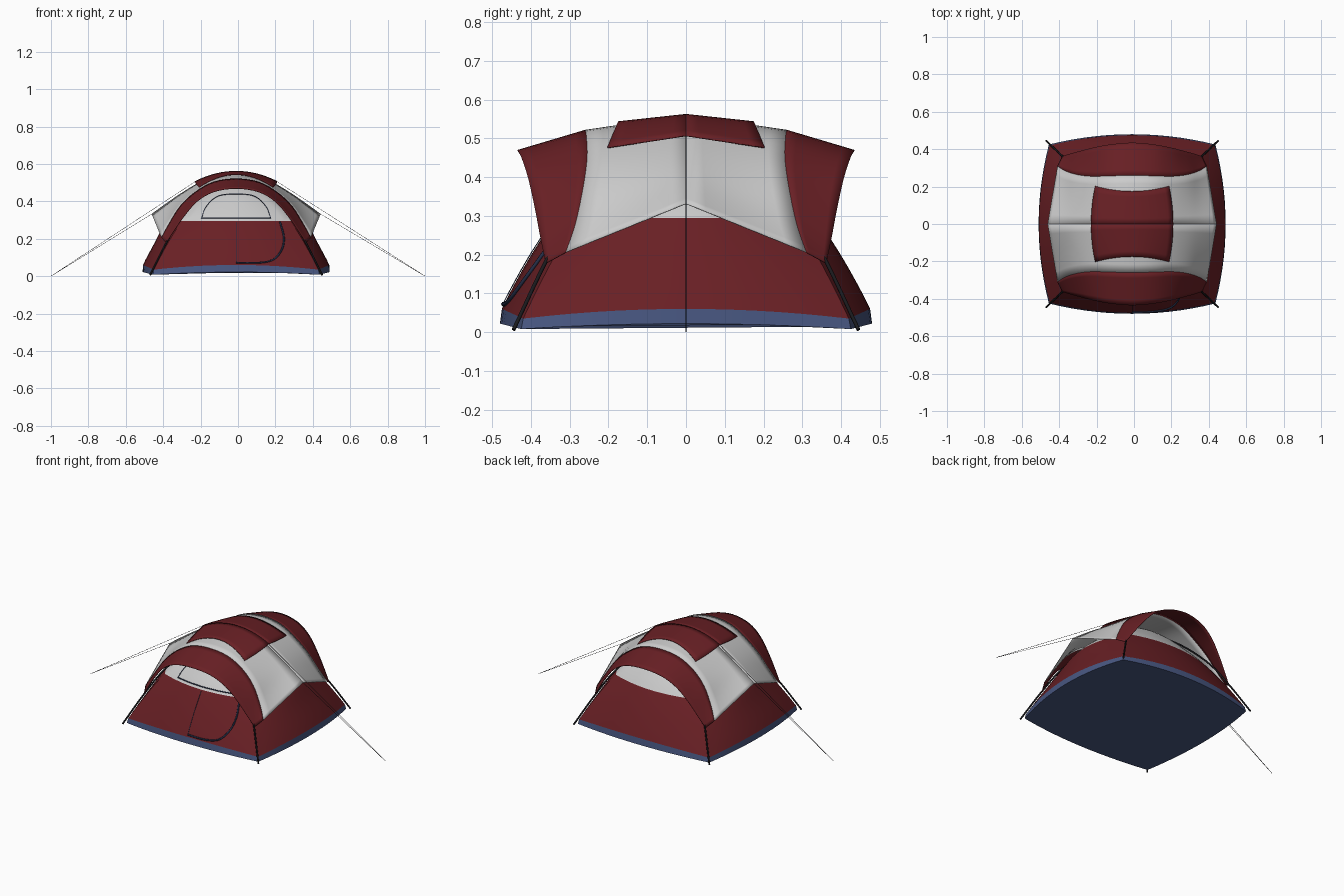
import bpy, bmesh
from mathutils import Vector

if "Cube" in bpy.data.objects:
    bpy.data.objects.remove(bpy.data.objects["Cube"])

CX = -0.01  # tent sits slightly left of the guy line centre


def material(name, rgb):
    m = bpy.data.materials.new(name)
    m.diffuse_color = (*rgb, 1)
    m.use_nodes = True
    m.node_tree.nodes["Principled BSDF"].inputs["Base Color"].default_value = m.diffuse_color
    return m


RED = material("red_fabric", (0.14, 0.014, 0.018))
BLUE = material("blue_groundsheet", (0.065, 0.095, 0.22))
BLACK = material("black_pole", (0.01, 0.01, 0.012))
DARK = material("dark_zip", (0.02, 0.03, 0.07))


def spline(pts, t):
    """Catmull-Rom through pts, t in 0..1."""
    pts = [Vector(p) for p in pts]
    n = len(pts) - 1
    i = min(int(t * n), n - 1)
    f = t * n - i
    b, c = pts[i], pts[i + 1]
    a = pts[i - 1] if i > 0 else b * 2 - c
    d = pts[i + 2] if i + 2 <= n else c * 2 - b
    return 0.5 * (2 * b + (c - a) * f + (2 * a - 5 * b + 4 * c - d) * f ** 2
                  + (3 * b - a - 3 * c + d) * f ** 3)


def sheet(name, rows, mat=None, closed=False, thick=0.0, cap=False):
    """Skin a grid of points given as rows."""
    bm = bmesh.new()
    vs = [[bm.verts.new((p[0] + CX, p[1], p[2])) for p in r] for r in rows]
    n = len(vs[0])
    for r0, r1 in zip(vs, vs[1:]):
        for j in range(n if closed else n - 1):
            k = (j + 1) % n
            bm.faces.new((r0[j], r0[k], r1[k], r1[j]))
    if cap:
        bm.faces.new(vs[0][::-1])
    bmesh.ops.remove_doubles(bm, verts=bm.verts, dist=1e-5)
    bmesh.ops.recalc_face_normals(bm, faces=bm.faces)
    if not closed and sum(f.normal.z for f in bm.faces) < 0:
        bmesh.ops.reverse_faces(bm, faces=bm.faces)
    me = bpy.data.meshes.new(name)
    bm.to_mesh(me)
    bm.free()
    ob = bpy.data.objects.new(name, me)
    bpy.context.collection.objects.link(ob)
    if mat:
        me.materials.append(mat)
    if thick:
        mod = ob.modifiers.new("cloth", "SOLIDIFY")
        mod.thickness = thick
    bpy.ops.object.select_all(action="DESELECT")
    ob.select_set(True)
    bpy.context.view_layer.objects.active = ob
    bpy.ops.object.shade_smooth_by_angle()
    return ob


def tube(name, pts, r, mat=None, cyclic=False):
    cu = bpy.data.curves.new(name, "CURVE")
    cu.dimensions = "3D"
    cu.bevel_depth = r
    cu.bevel_resolution = 1
    cu.use_fill_caps = True
    s = cu.splines.new("POLY")
    s.points.add(len(pts) - 1)
    for q, p in zip(s.points, pts):
        q.co = (p[0] + CX, p[1], p[2], 1)
    s.use_cyclic_u = cyclic
    ob = bpy.data.objects.new(name, cu)
    bpy.context.collection.objects.link(ob)
    if mat:
        cu.materials.append(mat)
    bpy.ops.object.select_all(action="DESELECT")
    ob.select_set(True)
    bpy.context.view_layer.objects.active = ob
    bpy.ops.object.convert(target="MESH")


# Inner tent: levels of (corner x, corner y, mid x, mid y, corner z, mid z)
LEVELS = [
    (0.445, 0.425, 0.50, 0.48, 0.008, 0.022),
    (0.44, 0.42, 0.498, 0.475, 0.035, 0.06),
    (0.36, 0.345, 0.43, 0.405, 0.185, 0.19),
    (0.29, 0.28, 0.375, 0.335, 0.295, 0.295),
    (0.24, 0.235, 0.31, 0.28, 0.36, 0.36),
    (0.16, 0.16, 0.22, 0.20, 0.44, 0.44),
    (0.07, 0.07, 0.10, 0.09, 0.51, 0.51),
    (0, 0, 0, 0, 0.527, 0.527)]


def ring(level, n=14):
    cx, cy, mx, my, zc, zm = level
    pts = []
    for side in range(4):
        for i in range(n):
            s = -1 + 2 * i / n
            b = 1 - s * s
            fx, fy, z = cx + (mx - cx) * b, cy + (my - cy) * b, zc + (zm - zc) * b
            pts.append([(cx * s, -fy, z), (fx, cy * s, z),
                        (-cx * s, fy, z), (-fx, -cy * s, z)][side])
    return pts


def level_at(i):
    return spline(LEVELS, i / (len(LEVELS) - 1))


sheet("groundsheet_tub", [ring(l) for l in LEVELS[:2]], BLUE, True, cap=True)
sheet("inner_walls", [ring(level_at(1 + k / 4)) for k in range(9)], RED, True)
sheet("mesh_roof", [ring(level_at(3 + k / 3)) for k in range(13)], None, True)


def on_front(x, z, lift=0.003):
    """Point on the front wall at a given x and height."""
    lo, hi = 1.0, 6.9
    for _ in range(30):
        m = (lo + hi) / 2
        if level_at(m)[5] < z:
            lo = m
        else:
            hi = m
    l = level_at(lo)
    return (x, -(l[1] + (l[3] - l[1]) * (1 - (x / l[0]) ** 2)) - lift, z)


def front_path(pts, n):
    return [on_front(*spline([(x, z, 0) for x, z in pts], i / n)[:2]) for i in range(n + 1)]


# Door zip and window outline on the front wall
tube("door_seam", front_path([(0, 0.075), (0, 0.29)], 10), 0.0015, DARK)
tube("door_zip", front_path([(0, 0.073), (0.12, 0.072), (0.2, 0.09), (0.245, 0.145),
                             (0.255, 0.21), (0.235, 0.29)], 30), 0.005, DARK)
tube("window_sill", front_path([(-0.185, 0.31), (0.185, 0.31)], 10), 0.003, DARK)
tube("window_arch", front_path([(-0.185, 0.31), (-0.165, 0.365), (-0.12, 0.415), (-0.06, 0.437),
                                (0.06, 0.437), (0.12, 0.415), (0.165, 0.365), (0.185, 0.31)], 28),
     0.002, DARK)

# Outer fly: half arches at the centre, at the colour seam and at the open end
CENTRE = [(0, 0, 0.56), (0.11, 0, 0.545), (0.21, 0, 0.495), (0.30, 0, 0.44),
          (0.38, 0, 0.385), (0.452, 0, 0.333)]
SEAM = [(0, 0.26, 0.522), (0.12, 0.257, 0.505), (0.22, 0.255, 0.45),
        (0.30, 0.265, 0.375), (0.36, 0.285, 0.28), (0.40, 0.31, 0.207)]
END = [(0, 0.435, 0.47), (0.12, 0.425, 0.452), (0.21, 0.408, 0.40),
       (0.28, 0.39, 0.32), (0.335, 0.375, 0.24), (0.375, 0.362, 0.178)]


def arch(half):
    full = [(-x, y, z) for x, y, z in half[:0:-1]] + half
    return [spline(full, i / 40) for i in range(41)]


def loft(a, b, sign, n=6):
    rows = [[p.lerp(q, k / n) for p, q in zip(arch(a), arch(b))] for k in range(n + 1)]
    return [[(p.x, p.y * sign, p.z) for p in r] for r in rows]


for side, sign in (("front", -1), ("back", 1)):
    sheet("fly_canopy_" + side, loft(CENTRE, SEAM, sign), None, thick=0.003)
    sheet("fly_hood_" + side, loft(SEAM, END, sign), RED, thick=0.003)

    # Raised vent cover, half on each side of the centre ridge
    rows = []
    for k in range(7):
        t = k / 6
        rows.append([(0.22 * s * (1 - 0.1 * t * t), sign * t * (0.175 + 0.028 * s * s),
                      0.563 - 0.055 * s * s - 0.019 * t - 0.012 * s * s * t)
                     for s in [i / 8 - 1 for i in range(17)]])
    sheet("vent_cover_" + side, rows, RED, thick=0.003)

# Two crossing poles
POLE = [(0.46, 0.445, 0.006), (0.37, 0.36, 0.185), (0.28, 0.275, 0.335),
        (0.15, 0.15, 0.465), (0, 0, 0.535)]
full_pole = POLE + [(-x, -y, z) for x, y, z in POLE[-2::-1]]
for name, m in (("pole_a", 1), ("pole_b", -1)):
    pts = [spline(full_pole, i / 40) for i in range(41)]
    tube(name, [(p.x * m, p.y, p.z) for p in pts], 0.005, BLACK)

# Guy lines from vent cover and canopy edge to the ground on each side
for name, m in (("left", -1), ("right", 1)):
    peg = (m * 0.999 - CX, 0, 0.001)
    tube("upper_guy_line_" + name, [(m * 0.22, 0, 0.505), peg], 0.001, BLACK)
    tube("lower_guy_line_" + name, [(m * 0.45, 0, 0.333), peg], 0.001, BLACK)
